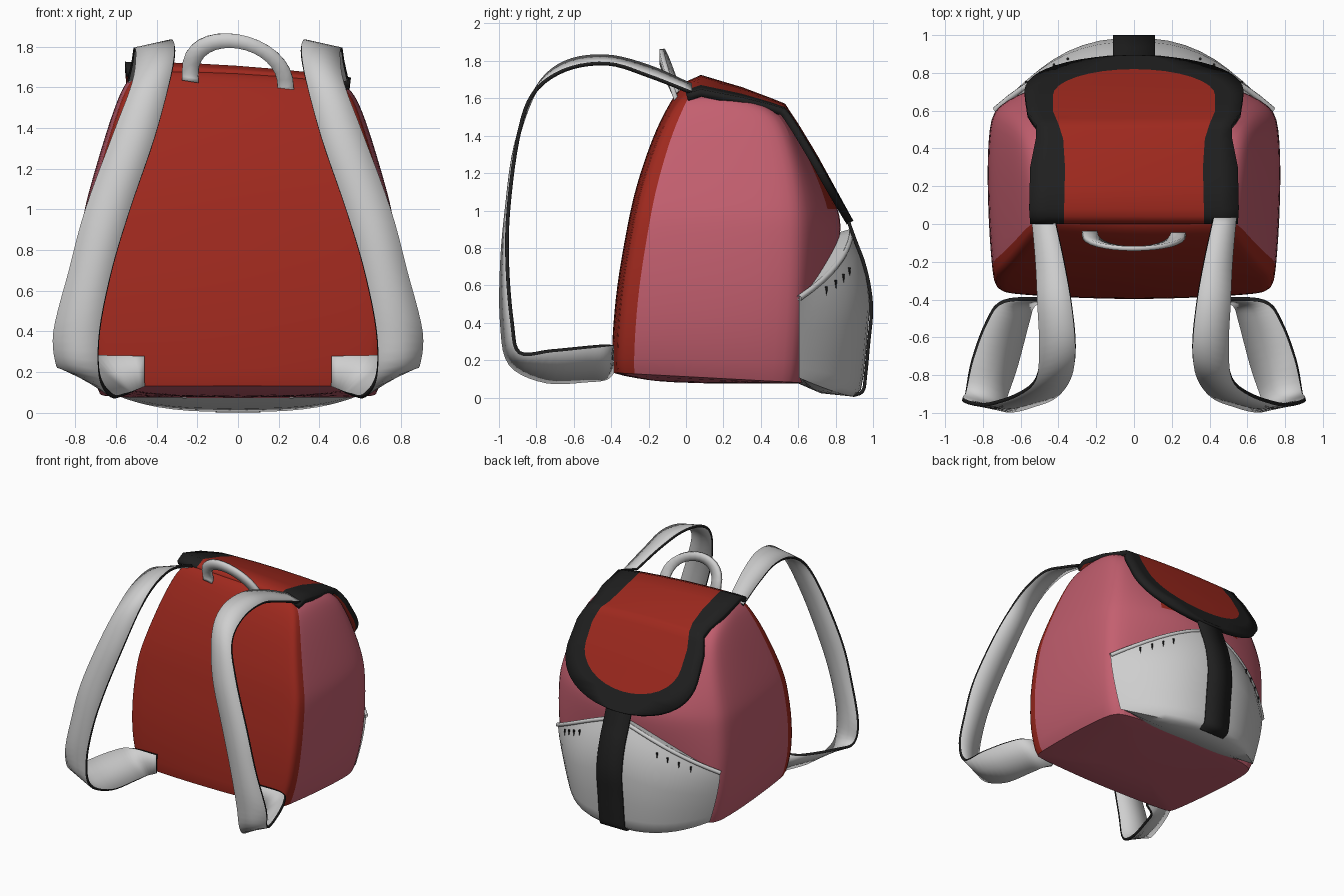
import bpy, bmesh, math
from mathutils import Vector

cube = bpy.data.objects.get("Cube")
if cube:
    bpy.data.objects.remove(cube, do_unlink=True)


def material(name, rgb):
    m = bpy.data.materials.new(name)
    m.use_nodes = True
    m.diffuse_color = (*rgb, 1)
    m.node_tree.nodes["Principled BSDF"].inputs["Base Color"].default_value = (*rgb, 1)
    return m


RED = material("red fabric", (0.345, 0.022, 0.013))
PINK = material("pink fabric", (0.55, 0.115, 0.16))
GREY = material("light grey webbing", (0.62, 0.62, 0.62))
BLACK = material("black trim", (0.014, 0.014, 0.014))


def finish(name, bm, mats, angle=50):
    me = bpy.data.meshes.new(name)
    bm.to_mesh(me)
    bm.free()
    ob = bpy.data.objects.new(name, me)
    bpy.context.collection.objects.link(ob)
    for m in mats:
        me.materials.append(m)
    bpy.ops.object.select_all(action="DESELECT")
    ob.select_set(True)
    bpy.context.view_layer.objects.active = ob
    bpy.ops.object.shade_smooth_by_angle(angle=math.radians(angle))
    return ob


def grid(rows, rule=lambda r, c: 0, closed=False):
    """Quads between rows of points; rule picks the material of each face."""
    bm = bmesh.new()
    vs = [[bm.verts.new(p) for p in row] for row in rows]
    n = len(rows[0])
    for r in range(len(rows) - 1):
        for c in range(n if closed else n - 1):
            d = (c + 1) % n
            f = bm.faces.new((vs[r][c], vs[r][d], vs[r + 1][d], vs[r + 1][c]))
            f.material_index = rule(r, c)
    return bm, vs


def spline(pts, steps=5):
    """Smooth curve through the points."""
    p = [Vector(q) for q in pts]
    p = [2 * p[0] - p[1]] + p + [2 * p[-1] - p[-2]]
    out = []
    for i in range(1, len(p) - 2):
        a, b, c, d = p[i - 1:i + 3]
        for k in range(steps):
            t = k / steps
            out.append(0.5 * (2 * b + (c - a) * t + (2 * a - 5 * b + 4 * c - d) * t ** 2
                              + (3 * b - a - 3 * c + d) * t ** 3))
    return out + [p[-2]]


def lerp_table(table, t, col):
    for a, b in zip(table, table[1:]):
        if t <= b[0]:
            return a[col] + (b[col] - a[col]) * (t - a[0]) / (b[0] - a[0])
    return table[-1][col]


def lean(x, z):
    """The top of the bag sags slightly towards its left."""
    return z - 0.06 * x * max(0, z - 1.52) / 0.16


def solidify(ob, thickness, offset, mat=0, rim=0):
    s = ob.modifiers.new("thickness", "SOLIDIFY")
    s.thickness, s.offset = thickness, offset
    s.material_offset, s.material_offset_rim = mat, rim


def ribbon(name, edge_a, edge_b, thickness, mats):
    bm, _ = grid([[a, (a + b) / 2, b] for a, b in zip(edge_a, edge_b)])
    solidify(finish(name, bm, mats), thickness, 0, rim=len(mats) - 1)


# Bag body: height, front y, back corner y, back centre y, half width
levels = [(0.12, -0.385, 0.61, 0.64, 0.69), (0.3, -0.385, 0.63, 0.72, 0.755),
          (0.6, -0.36, 0.645, 0.8, 0.785), (0.9, -0.305, 0.65, 0.86, 0.775),
          (1.0, -0.285, 0.645, 0.84, 0.76), (1.15, -0.25, 0.63, 0.77, 0.72),
          (1.4, -0.165, 0.575, 0.615, 0.645), (1.55, -0.09, 0.5, 0.52, 0.59),
          (1.63, -0.04, 0.32, 0.33, 0.54), (1.68, 0.02, 0.16, 0.17, 0.44)]
rings = []
for i, (z, yf, yc, yb, hw) in enumerate(levels):
    half = [(0, yf - 0.015), (0.5 * hw, yf - 0.005), (0.93 * hw, yf + 0.015),
            (0.96 * hw, yf + 0.032), (hw, (yf + yc) / 2), (0.99 * hw, yc - 0.1),
            (0.92 * hw, yc), (0.5 * hw, 0.35 * yc + 0.65 * yb), (0, yb)]
    loop = half + [(-x, y) for x, y in half[-2:0:-1]]
    rings.append([(x, y, lean(x, z) if i else 0.13 - 0.055 * (y - yf)) for x, y in loop])
count = len(rings[0])


def body_colour(r, c):
    front_panel = c < 3 or c >= count - 3
    under_lid = c in (7, 8) and 4 <= r <= 6
    return 0 if front_panel or under_lid else 1


bm, vs = grid(rings, body_colour, closed=True)
bm.faces.new(vs[-1])
base = [bm.verts.new((v.co.x * 0.5, 0.12 + (v.co.y - 0.12) * 0.5, 0.075)) for v in vs[0]]
for c in range(count):
    d = (c + 1) % count
    bm.faces.new((vs[0][d], vs[0][c], base[c], base[d])).material_index = 1
bm.faces.new(base[::-1]).material_index = 1
crease = bm.edges.layers.float.new("crease_edge")
for c in range(count):
    bm.edges.get((vs[0][c], vs[0][(c + 1) % count]))[crease] = 0.8
bmesh.ops.recalc_face_normals(bm, faces=bm.faces)
body = finish("bag_body", bm, [RED, PINK])
body.modifiers.new("soft", "SUBSURF").levels = 2
body.modifiers["soft"].render_levels = 2

# Lid flap: y, z, inner half width, outer half width
lid = [(0, 1.675, 0.37, 0.55), (0.08, 1.705, 0.37, 0.555), (0.3, 1.65, 0.365, 0.55),
       (0.45, 1.6, 0.375, 0.52), (0.53, 1.57, 0.4, 0.52), (0.6, 1.465, 0.43, 0.565),
       (0.7, 1.3, 0.43, 0.58), (0.895, 0.945, 0.43, 0.58)]
ys = [0, 0.04, 0.08, 0.2, 0.3, 0.38, 0.45, 0.5, 0.53, 0.56, 0.6, 0.64, 0.68]
ys += [0.68 + 0.14 * math.sin(k * math.pi / 16) for k in range(1, 9)]
red_rows = len(ys) - 1
ys += [0.82 + 0.075 * math.sin(k * math.pi / 12) for k in range(1, 7)]
rows = []
for y in ys:
    z, inner, outer = (lerp_table(lid, y, k) for k in (1, 2, 3))
    inner *= math.sqrt(max(0, 1 - max(0, (y - 0.68) / 0.14) ** 2))
    outer *= math.sqrt(max(0, 1 - max(0, (y - 0.7) / 0.195) ** 2.2))
    xs = [-outer, -(inner + outer) / 2, -inner, -inner / 2, 0]
    xs += [-x for x in xs[-2::-1]]
    rows.append([(x, y, lean(x, z) - 0.018 * (x / 0.55) ** 2) for x in xs])
bm, _ = grid(rows, lambda r, c: 1 if 2 <= c <= 5 and r < red_rows else 0)
bmesh.ops.remove_doubles(bm, verts=bm.verts, dist=0.0005)
solidify(finish("lid_flap", bm, [BLACK, RED]), 0.04, -1, mat=1)


# Back pocket, narrowing towards its bottom
def pocket_point(u, zf, depth):
    top, bottom = 0.9 - 0.36 * abs(u) ** 1.3, 0.005 + 0.1 * abs(u) ** 3
    x = 0.735 * u * (1 - 0.13 * (1 - zf) ** 1.5)
    return Vector((x, 0.605 + depth * (1 - abs(u) ** 2.4), bottom + (top - bottom) * zf))


section = [(0.97, 0.18), (1, 0.27), (0.9, 0.315), (0.75, 0.36), (0.55, 0.38), (0.3, 0.36),
           (0.13, 0.345), (0.04, 0.33), (0, 0.29), (0.02, 0.12), (0.08, 0)]
us = [math.sin(k * math.pi / 24) for k in range(-12, 13)]
bm, _ = grid([[pocket_point(u, *s) for u in us] for s in section])
finish("back_pocket", bm, [GREY])

# Gathered pocket hem
for side, label in ((1, "left"), (-1, "right")):
    cu = bpy.data.curves.new(label + "_pocket_hem", "CURVE")
    cu.dimensions, cu.bevel_depth, cu.bevel_resolution = "3D", 0.016, 2
    path = [pocket_point(side * k / 10, 0.98, 0.275) for k in range(1, 11)]
    sp = cu.splines.new("POLY")
    sp.points.add(len(path) - 1)
    for pt, co in zip(sp.points, path):
        pt.co = (*co, 1)
    cu.materials.append(GREY)
    bpy.context.collection.objects.link(bpy.data.objects.new(cu.name, cu))
    for k in range(4):
        bpy.ops.mesh.primitive_cone_add(vertices=5, radius1=0.008, depth=0.06,
                                        location=pocket_point(side * (0.48 + 0.1 * k), 0.87, 0.326),
                                        rotation=(math.pi, 0, 0))
        fold = bpy.context.object
        fold.name = f"{label}_gather_fold_{k + 1}"
        fold.data.materials.append(BLACK)

# Closing strap over the pocket
line = spline([(0, 0.865, 0.95), (0, 0.905, 0.84), (0, 0.95, 0.72), (0, 0.982, 0.58),
               (0, 0.991, 0.45), (0, 0.975, 0.28), (0, 0.96, 0.12), (0, 0.945, 0.035),
               (0, 0.89, 0.01)])
wide = Vector((0.11, 0, 0))
ribbon("closing_strap", [p - wide for p in line], [p + wide for p in line], 0.018, [BLACK])

# Shoulder straps: inner and outer edges, sewn flat onto the front panel
inner = [(0.42, 0.03, 1.67), (0.37, -0.2, 1.77), (0.33, -0.43, 1.825), (0.31, -0.65, 1.79),
         (0.33, -0.8, 1.65), (0.41, -0.91, 1.35), (0.53, -0.96, 1.0), (0.62, -0.985, 0.7),
         (0.68, -0.985, 0.4), (0.68, -0.94, 0.18), (0.62, -0.75, 0.085), (0.56, -0.52, 0.09),
         (0.53, -0.43, 0.1), (0.46, -0.395, 0.13)]
outer = [(0.54, 0.03, 1.63), (0.52, -0.2, 1.72), (0.51, -0.42, 1.785), (0.5, -0.65, 1.75),
         (0.52, -0.82, 1.62), (0.61, -0.9, 1.38), (0.75, -0.95, 1.0), (0.83, -0.955, 0.7),
         (0.905, -0.93, 0.4), (0.89, -0.89, 0.24), (0.855, -0.72, 0.25), (0.78, -0.52, 0.27),
         (0.69, -0.41, 0.28), (0.46, -0.395, 0.28)]
for side, label in ((1, "left"), (-1, "right")):
    edges = [spline([(side * x, y, z) for x, y, z in e]) for e in (inner, outer)]
    ribbon(label + "_shoulder_strap", *edges, 0.02, [GREY, BLACK])


# Carry handle
def arch(rx, rz):
    pts = []
    for k in range(-2, 19):
        a = math.pi * min(max(k, 0), 16) / 16
        drop = 0.02 * (max(0, -k) + max(0, k - 16))
        x, s = rx * math.cos(a), math.sin(a) ** 0.85
        pts.append(Vector((x, -0.05 - 0.08 * s, 1.63 + rz * s - 0.16 * x - drop)))
    return pts


ribbon("carry_handle", arch(0.195, 0.16), arch(0.275, 0.23), 0.025, [GREY])
